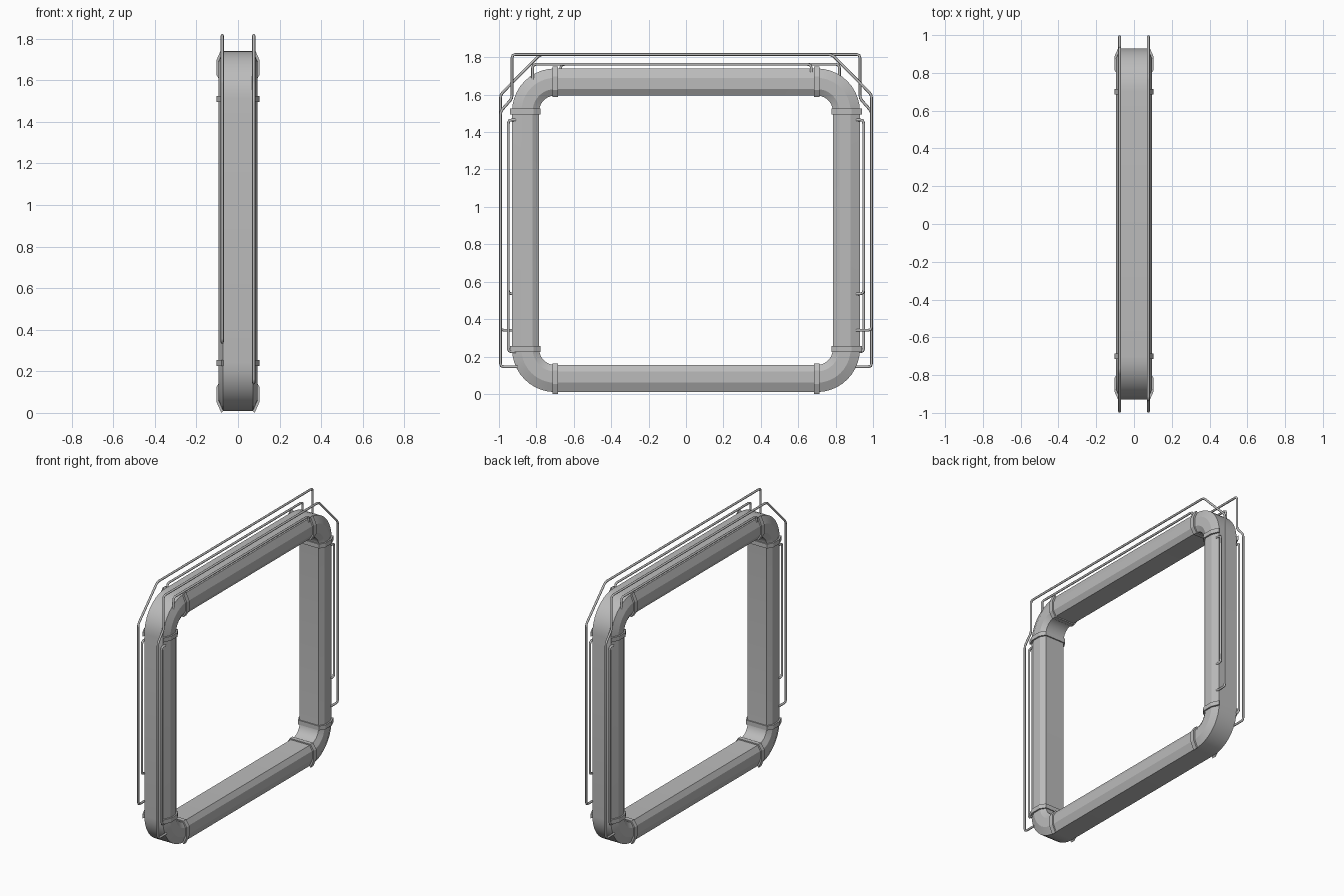
import bpy, bmesh, math
from mathutils import Vector

if "Cube" in bpy.data.objects:
    bpy.data.objects.remove(bpy.data.objects["Cube"])

grey = bpy.data.materials.new("steel_grey")
grey.diffuse_color = (0.5, 0.5, 0.5, 1)
grey.use_nodes = True
grey.node_tree.nodes["Principled BSDF"].inputs["Base Color"].default_value = grey.diffuse_color

CY, Z_LOW, Z_HIGH = 0.70, 0.24, 1.51      # corner centres of the rounded frame


def finish(name, bm, smooth=20):
    bmesh.ops.recalc_face_normals(bm, faces=bm.faces)
    me = bpy.data.meshes.new(name)
    bm.to_mesh(me)
    bm.free()
    ob = bpy.data.objects.new(name, me)
    bpy.context.collection.objects.link(ob)
    me.materials.append(grey)
    bpy.ops.object.select_all(action='DESELECT')
    ob.select_set(True)
    bpy.context.view_layer.objects.active = ob
    bpy.ops.object.shade_smooth_by_angle(angle=math.radians(smooth))
    return ob


def mirrored(half):
    return half + [(-x, r) for x, r in reversed(half)]


def skin(bm, rings, closed):
    n = len(rings[0])
    count = len(rings) if closed else len(rings) - 1
    for i in range(count):
        a, b = rings[i], rings[(i + 1) % len(rings)]
        for j in range(n):
            k = (j + 1) % n
            bm.faces.new((a[j], a[k], b[k], b[j]))
    if not closed:
        bm.faces.new(rings[0])
        bm.faces.new(rings[-1])


# Frame: chamfered section (x, distance from corner centre) swept round the loop
section = mirrored([(0.072, 0.23), (0.094, 0.18), (0.094, 0.12), (0.073, 0.085)])
corners = [(CY, Z_HIGH, 0), (-CY, Z_HIGH, 90), (-CY, Z_LOW, 180), (CY, Z_LOW, 270)]
bm = bmesh.new()
rings = []
for cy, cz, start in corners:
    for i in range(11):
        a = math.radians(start + 9 * i)
        rings.append([bm.verts.new((x, cy + r * math.cos(a), cz + r * math.sin(a)))
                      for x, r in section])
skin(bm, rings, True)
finish("frame", bm)

# Clamps: short collars at both ends of every elbow
collar = mirrored([(0.068, 0.227), (0.08, 0.24), (0.104, 0.186), (0.104, 0.116),
                   (0.08, 0.077)])
for cy, cz, start in corners:
    for turn in (0, 90):
        a = math.radians(start + turn)
        out = Vector((0, math.cos(a), math.sin(a)))
        along = Vector((0, -math.sin(a), math.cos(a)))
        bm = bmesh.new()
        rings = [[bm.verts.new(Vector((x, cy, cz)) + out * r + along * d)
                  for x, r in collar] for d in (-0.015, 0.015)]
        skin(bm, rings, False)
        finish("clamp", bm)


# Conduits: thin bent rods with softened corners
def rod(name, side, path, radius=0.0075, bend=0.018):
    pts = [Vector((side * 0.076, side * y, z)) for y, z in path]
    soft = [pts[0]]
    for p, q, s in zip(pts, pts[1:], pts[2:]):
        a = q + (p - q).normalized() * bend
        b = q + (s - q).normalized() * bend
        soft += [a, (a + b) / 4 + q / 2, b]
    soft.append(pts[-1])
    bm = bmesh.new()
    rings = []
    for i, p in enumerate(soft):
        t0 = (p - soft[max(i - 1, 0)]).normalized()
        t1 = (soft[min(i + 1, len(soft) - 1)] - p).normalized()
        t = (t0 + t1).normalized()
        u = Vector((1, 0, 0))
        v = t.cross(u)
        rings.append([bm.verts.new(p + radius * (u * math.cos(k * math.pi / 4)
                                                 + v * math.sin(k * math.pi / 4)))
                      for k in range(8)])
    skin(bm, rings, False)
    finish(name, bm, 50)


# The two sides carry the same rods, turned half round
for side in (1, -1):
    rod("outer_conduit", side,
        [(-0.90, 0.145), (-0.992, 0.145), (-0.992, 1.51), (-0.93, 1.58),
         (-0.93, 1.815), (0.78, 1.815), (0.992, 1.60), (0.992, 0.34), (0.91, 0.34)])
    rod("top_conduit", side,
        [(-0.82, 1.68), (-0.82, 1.762), (0.67, 1.762), (0.67, 1.72)])
    rod("front_conduit", side,
        [(-0.91, 1.465), (-0.95, 1.465), (-0.95, 0.225), (-0.91, 0.225)])
    rod("back_conduit", side,
        [(0.91, 1.465), (0.95, 1.465), (0.95, 0.535), (0.91, 0.535)])
